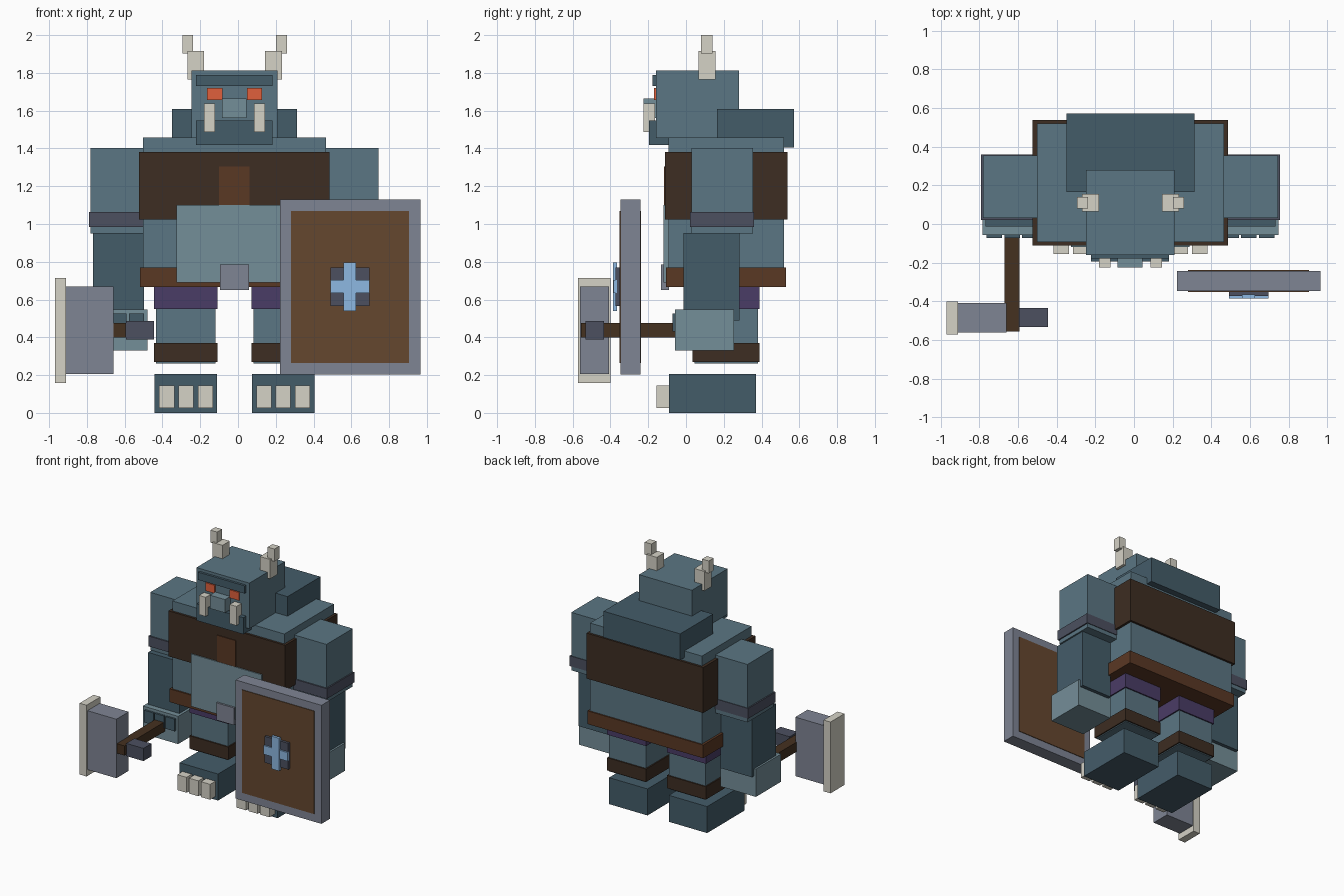
import bpy, bmesh
from mathutils import Vector

CX = -0.018  # symmetry plane of the body


def material(name, hex_code):
    def lin(c):
        return c / 12.92 if c <= 0.04045 else ((c + 0.055) / 1.055) ** 2.4
    m = bpy.data.materials.new(name)
    rgb = [lin(int(hex_code[i:i + 2], 16) / 255) for i in (0, 2, 4)]
    m.diffuse_color = (*rgb, 1)
    return m


SKIN = material("skin", "5B7683")
DARK = material("dark_skin", "445C69")
PALE = material("pale_skin", "748E98")
BONE = material("bone", "D5D2C6")
EYE = material("eye_glow", "E0603C")
LEATHER = material("leather", "3D2D22")
BROWN = material("brown_leather", "5A3824")
CLOTH = material("purple_cloth", "4A3C66")
STEEL = material("steel", "7F8594")
IRON = material("dark_iron", "4C5060")
WOOD = material("shield_wood", "65472F")
HAFT = material("haft_wood", "453120")
RUNE = material("rune", "8DB8E2")


def box(name, mat, x, y, z):
    """Box from (min, max) ranges on each axis."""
    bm = bmesh.new()
    bmesh.ops.create_cube(bm, size=1)
    size = Vector([r[1] - r[0] for r in (x, y, z)])
    centre = Vector([(r[0] + r[1]) / 2 for r in (x, y, z)])
    bmesh.ops.scale(bm, vec=size, verts=bm.verts)
    me = bpy.data.meshes.new(name)
    bm.to_mesh(me)
    bm.free()
    me.materials.append(mat)
    ob = bpy.data.objects.new(name, me)
    ob.location = centre
    bpy.context.collection.objects.link(ob)
    return ob


def pair(name, mat, x, y, z):
    """Box on the -x side plus its mirror image about the body plane."""
    box(name + "_a", mat, x, y, z)
    box(name + "_b", mat, (2 * CX - x[1], 2 * CX - x[0]), y, z)


# Torso and clothing
box("torso", SKIN, (-0.502, 0.466), (-0.093, 0.52), (0.70, 1.457))
box("hump", DARK, (-0.35, 0.313), (0.165, 0.572), (1.405, 1.61))
box("vest", LEATHER, (-0.525, 0.485), (-0.11, 0.537), (1.025, 1.38))
box("chest_strap", BROWN, (-0.10, 0.06), (-0.116, -0.08), (0.93, 1.305))
box("belly", PALE, (-0.325, 0.287), (-0.118, 0.10), (0.69, 1.10))
box("belt", BROWN, (-0.52, 0.483), (-0.105, 0.53), (0.667, 0.77))
box("buckle", STEEL, (-0.095, 0.057), (-0.133, -0.09), (0.65, 0.785))

# Head and face
box("head", SKIN, (-0.247, 0.21), (-0.16, 0.28), (1.455, 1.812))
box("brow", DARK, (-0.222, 0.182), (-0.178, -0.12), (1.73, 1.79))
box("jaw", DARK, (-0.222, 0.182), (-0.195, 0.10), (1.418, 1.548))
box("nose", PALE, (-0.085, 0.045), (-0.225, -0.14), (1.56, 1.664))
pair("eye", EYE, (-0.163, -0.083), (-0.17, -0.14), (1.657, 1.72))
pair("tusk", BONE, (-0.18, -0.122), (-0.225, -0.165), (1.487, 1.637))
pair("horn_base", BONE, (-0.268, -0.18), (0.065, 0.155), (1.765, 1.917))
pair("horn_tip", BONE, (-0.295, -0.237), (0.08, 0.14), (1.903, 2.0))

# Arms
pair("upper_arm", SKIN, (-0.78, -0.502), (0.03, 0.355), (0.95, 1.403))
pair("arm_band", IRON, (-0.79, -0.49), (0.02, 0.36), (0.983, 1.063))
pair("forearm", DARK, (-0.768, -0.498), (-0.013, 0.283), (0.49, 0.953))
pair("hand", PALE, (-0.783, -0.478), (-0.057, 0.255), (0.33, 0.547))
for i in range(3):
    x = -0.762 + i * 0.092
    pair(f"finger_{i + 1}", DARK, (x, x + 0.08), (-0.072, -0.03), (0.43, 0.525))

# Legs
pair("leg", SKIN, (-0.435, -0.118), (0.045, 0.38), (0.262, 0.70))
pair("shorts_leg", CLOTH, (-0.445, -0.108), (0.035, 0.39), (0.55, 0.69))
pair("shin_band", LEATHER, (-0.445, -0.108), (0.035, 0.39), (0.27, 0.37))
pair("foot", DARK, (-0.442, -0.11), (-0.09, 0.37), (0, 0.207))
for i in range(3):
    x = -0.417 + i * 0.102
    pair(f"toe_{i + 1}", BONE, (x, x + 0.08), (-0.155, -0.07), (0.025, 0.145))

# Axe
box("axe_handle", HAFT, (-0.67, -0.592), (-0.555, 0.10), (0.40, 0.475))
box("axe_blade", STEEL, (-0.912, -0.66), (-0.56, -0.408), (0.207, 0.668))
box("axe_edge", BONE, (-0.97, -0.91), (-0.572, -0.40), (0.158, 0.715))
box("axe_poll", IRON, (-0.594, -0.445), (-0.533, -0.433), (0.388, 0.487))

# Shield
box("shield_frame", STEEL, (0.222, 0.965), (-0.347, -0.242), (0.203, 1.13))
box("shield_panel", WOOD, (0.28, 0.906), (-0.352, -0.237), (0.265, 1.07))
box("shield_boss", IRON, (0.491, 0.695), (-0.372, -0.34), (0.565, 0.77))
box("cross_upright", RUNE, (0.559, 0.626), (-0.386, -0.365), (0.54, 0.796))
box("cross_bar", RUNE, (0.49, 0.696), (-0.384, -0.365), (0.635, 0.703))
